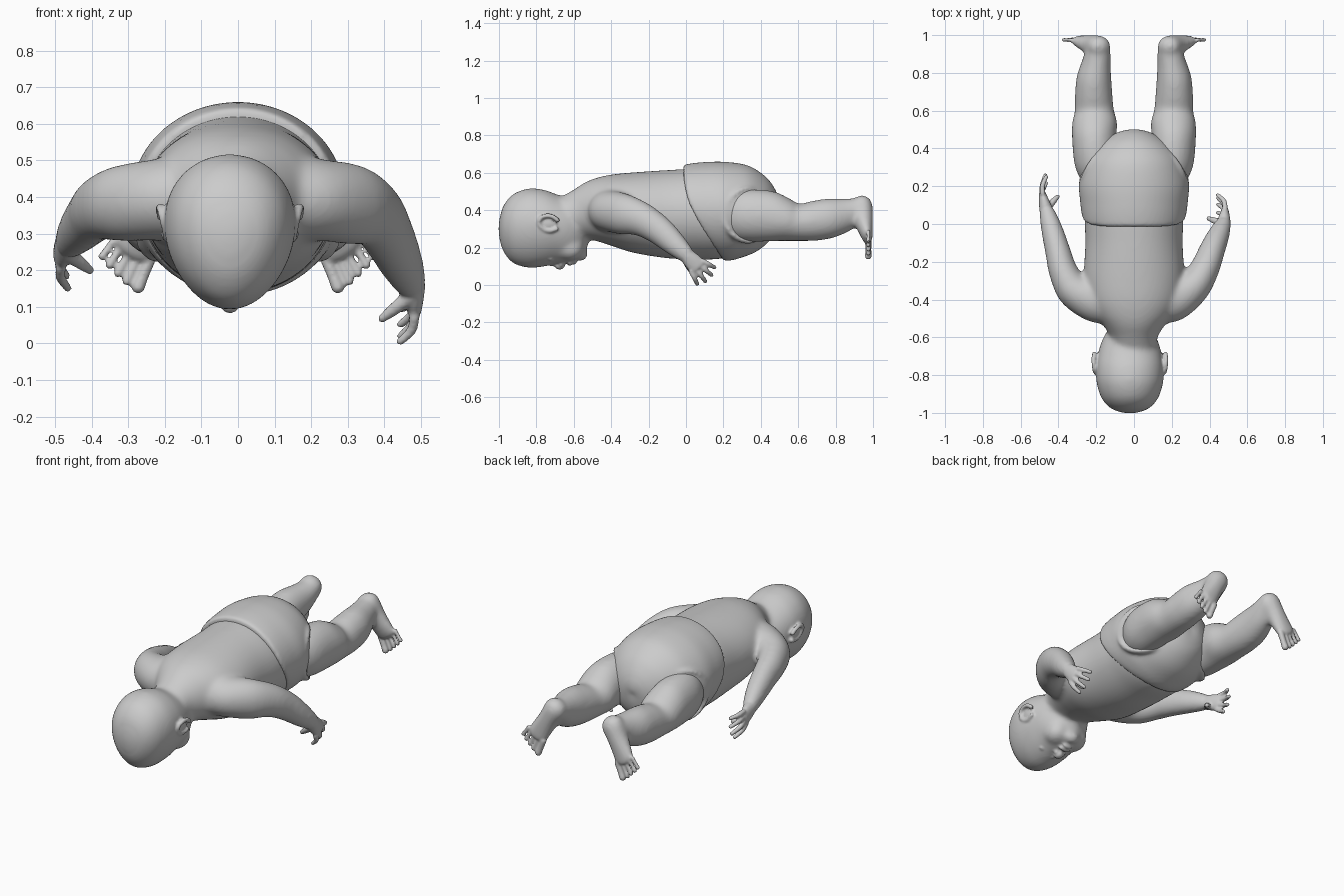
import bpy, bmesh, math
from mathutils import Vector as V, Matrix


def spline(p0, p1, p2, p3, t):
    return 0.5 * (2 * p1 + (p2 - p0) * t + (2 * p0 - 5 * p1 + 4 * p2 - p3) * t * t
                  + (3 * p1 - p0 - 3 * p2 + p3) * t ** 3)


def loft(bm, rings, n=32, sub=5, egg=0.0):
    """Closed skin through rings of (centre, half-axis u, half-axis v)."""
    last, prev = len(rings) - 1, None
    for k in range(last * sub + 1):
        i = min(k // sub, last - 1)
        t = k / sub - i
        q = [rings[min(max(j, 0), last)] for j in (i - 1, i, i + 1, i + 2)]
        c, u, v = [spline(q[0][m], q[1][m], q[2][m], q[3][m], t) for m in range(3)]
        ring = []
        for s in range(n):
            a = 2 * math.pi * s / n
            w = 1 + egg * math.sin(a)
            ring.append(bm.verts.new(c + u * math.cos(a) * w + v * math.sin(a)))
        if prev:
            for s in range(n):
                e = (s + 1) % n
                bm.faces.new((prev[s], prev[e], ring[e], ring[s]))
        else:
            bm.faces.new(ring[::-1])
        prev = ring
    bm.faces.new(prev)


def body(bm, sections, cx=0.0, egg=0.0):
    """Loft along y from (y top, z top, y bottom, z bottom, half width)."""
    loft(bm, [(V((cx, (a + c) / 2, (b + d) / 2)), V((w, 0, 0)), V((0, (a - c) / 2, (b - d) / 2)))
              for a, b, c, d, w in sections], 64, 6, egg)


def tube(bm, pts, wide=(0, 0, 1), n=24):
    """Round-ended limb through (x, y, z, half width, half thickness)."""
    P = [V(p[:3]) for p in pts]
    rings = []
    for i, p in enumerate(pts):
        t = (P[min(i + 1, len(P) - 1)] - P[max(i - 1, 0)]).normalized()
        u = V(wide)
        u = (u - t * u.dot(t)).normalized()
        v = t.cross(u)
        r = (P[i], u * p[3], v * p[4])
        caps = [(P[i] + t * p[4] * d * (1 if i else -1), r[1] * s, r[2] * s)
                for d, s in ((0.55, 0.84), (0.88, 0.48), (1.0, 0.08))]
        if i == 0:
            rings += caps[::-1] + [r]
        elif i == len(P) - 1:
            rings += [r] + caps
        else:
            rings.append(r)
    loft(bm, rings, n, 4)


def ball(bm, c, r):
    bmesh.ops.create_uvsphere(bm, u_segments=24, v_segments=16, radius=1,
                              matrix=Matrix.Translation(c) @ Matrix.Diagonal((*r, 1)))


def hand(bm, wrist, knuckle, wide, curl, thumb):
    w, k, s, c = V(wrist), V(knuckle), V(wide).normalized(), V(curl)
    d = (k - w).normalized()
    tube(bm, [(*w, .038, .036), (*((w + k) / 2), .046, .03), (*k, .046, .021)], s)
    for i, length in enumerate((.075, .09, .088, .07)):
        off = (i - 1.5) * .0275
        a = k + s * off
        f = (d + s * off * 8).normalized()
        b = a + f * length * .55 + c * .25
        e = a + f * length + c
        tube(bm, [(*a, .0145, .0145), (*b, .0135, .0135), (*e, .011, .011)], s, 12)
    a, e = w.lerp(k, .2) - s * .022, V(thumb)
    tube(bm, [(*a, .021, .021), (*a.lerp(e, .55), .018, .018), (*e, .012, .012)], s, 12)


def finish(bm, name, voxel, iterations):
    bmesh.ops.recalc_face_normals(bm, faces=bm.faces)
    me = bpy.data.meshes.new(name)
    bm.to_mesh(me)
    bm.free()
    ob = bpy.data.objects.new(name, me)
    bpy.context.collection.objects.link(ob)
    m = ob.modifiers.new("fuse", 'REMESH')
    m.mode, m.voxel_size, m.use_smooth_shade = 'VOXEL', voxel, True
    m = ob.modifiers.new("soften", 'SMOOTH')
    m.factor, m.iterations = 0.5, iterations
    return ob


HX = -.022  # head centre line
core = bmesh.new()
# torso and neck
body(core, [(y, t, y, b, w) for y, t, b, w in (
    (-.70, .45, .27, .09), (-.66, .475, .25, .115), (-.60, .51, .25, .125), (-.54, .548, .245, .16),
    (-.48, .572, .235, .205), (-.40, .59, .21, .245), (-.28, .602, .172, .265), (-.1, .614, .143, .258),
    (.05, .62, .137, .262), (.2, .60, .143, .257), (.32, .55, .2, .19))])
# head, tapering towards the face
body(core, [(y, t, y, b, w) for y, t, b, w in (
    (-1.003, .31, .29, .01), (-.995, .365, .235, .055), (-.973, .43, .172, .105), (-.922, .487, .115, .149),
    (-.84, .516, .092, .175), (-.76, .509, .098, .178), (-.70, .488, .11, .17), (-.64, .465, .115, .155),
    (-.58, .44, .132, .128), (-.545, .40, .165, .093), (-.522, .34, .22, .035))], HX, .12)
ball(core, (HX, -.56, .165), (.05, .035, .038))
for s in (-1, 1):
    ball(core, (HX + s * .062, -.62, .2), (.068, .075, .07))
    # legs
    tube(core, [(s * .14, .2, .375, .1, .12), (s * .195, .32, .372, .118, .14),
                (s * .21, .45, .367, .118, .136), (s * .208, .535, .347, .12, .115),
                (s * .21, .60, .334, .104, .1), (s * .213, .68, .342, .1, .107),
                (s * .212, .77, .357, .093, .107), (s * .198, .86, .378, .076, .088),
                (s * .188, .92, .405, .066, .064)], (1, 0, 0))
    # feet, turned outwards
    wide = V((s * .87, 0, .48))
    tube(core, [(s * .186, .941, .422, .064, .057), (s * .222, .946, .36, .058, .055),
                (s * .26, .96, .295, .061, .04), (s * .284, .97, .255, .064, .029)], wide)
# arms: the +x one hangs lower than the other
tube(core, [(.12, -.40, .40, .12, .13), (.22, -.39, .392, .112, .12), (.315, -.33, .378, .11, .092),
            (.375, -.235, .35, .092, .078), (.413, -.14, .29, .079, .069),
            (.447, -.06, .218, .065, .059), (.473, 0, .163, .048, .043)])
tube(core, [(-.12, -.40, .40, .12, .13), (-.22, -.395, .392, .112, .12), (-.322, -.345, .382, .104, .094),
            (-.375, -.25, .37, .089, .077), (-.402, -.15, .347, .079, .068),
            (-.434, -.03, .31, .065, .058), (-.46, .06, .277, .048, .043)])
blend = finish(core, "soft_core", .012, 14)

# bake the softened core, then add the fine details to it
skin = bmesh.new()
skin.from_object(blend, bpy.context.evaluated_depsgraph_get())
bpy.data.objects.remove(blend)
# nose and lips
ball(skin, (HX, -.675, .106), (.025, .028, .024))
ball(skin, (HX, -.71, .116), (.014, .04, .016))
ball(skin, (HX, -.622, .118), (.038, .014, .016))
ball(skin, (HX, -.598, .127), (.032, .014, .018))
for s in (-1, 1):
    # nostrils and closed eyelids
    ball(skin, (HX + s * .021, -.668, .113), (.014, .015, .015))
    ball(skin, (HX + s * .064, -.725, .142), (.03, .018, .016))
    # ears: rim and inner dish
    ex = HX + s * .172
    rim = []
    for k in range(9):
        a = math.radians(-150 + k * 36)
        y, z = .052 * math.cos(a), .038 * math.sin(a)
        rim.append((ex + s * (.01 + .25 * z), -.733 - y + .3 * z, .33 + z + .25 * y, .012, .012))
    tube(skin, rim, (1, 0, 0), 12)
    ball(skin, (ex - s * .004, -.733, .33), (.014, .045, .034))
    # toes
    wide, d = V((s * .87, 0, .48)), V((s * .48, .0, -.87))
    for i, (r, length) in enumerate(((.0175, .085), (.0125, .085), (.0118, .078), (.011, .07), (.0105, .06))):
        a = V((s * .284, .975, .257)) + wide * (-.046 + i * .0265 - (.004 if i == 0 else 0))
        f = (d + wide * (i - 2) * .06).normalized()
        tube(skin, [(*a, r, r), (*(a + f * length * .6), r * .95, r * .95), (*(a + f * length), r * 1.05, r * 1.05)],
             wide, 12)
hand(skin, (.475, .005, .158), (.482, .06, .1), (0, .76, .65), (-.045, 0, 0), (.394, .03, .068))
hand(skin, (-.463, .065, .274), (-.484, .15, .245), (0, .3, .95), (.035, .02, -.01), (-.405, .145, .2))
finish(skin, "baby_body", .0068, 2)

# nappy with slanted, bowed waist and rounded seat
nappy = bmesh.new()
body(nappy, [(.01, .60, .2, .16, .24), (-.004, .637, .192, .14, .268), (.02, .648, .2, .133, .277),
             (.10, .657, .23, .13, .286), (.21, .658, .28, .141, .29), (.33, .639, .36, .17, .253),
             (.42, .584, .42, .21, .19), (.47, .523, .465, .26, .124), (.497, .46, .487, .32, .063),
             (.503, .41, .492, .38, .01)])
for v in nappy.verts:
    h = max(0, 1 - ((v.co.z - .395) / .26) ** 2)
    v.co.y -= .06 * h * min(1, max(0, (.32 - v.co.y) / .25))
# leg cuffs
for s in (-1, 1):
    c, u = V((s * .193, .318, .375)), V((s * .66, -.75, 0))
    nrm = V((s * .75, .66, 0))
    grid = []
    for i in range(48):
        a = 2 * math.pi * i / 48
        r = u * math.cos(a) * .146 + V((0, 0, math.sin(a) * .143)) + nrm * (-.02 * math.cos(2 * a))
        o = r.normalized()
        grid.append([nappy.verts.new(c + r + o * .012 * math.cos(b) + nrm * .024 * math.sin(b))
                     for b in [2 * math.pi * j / 12 for j in range(12)]])
    for i in range(48):
        for j in range(12):
            g, h, e = grid[i], grid[(i + 1) % 48], (j + 1) % 12
            nappy.faces.new((g[j], g[e], h[e], h[j]))
finish(nappy, "nappy", .0105, 4)
